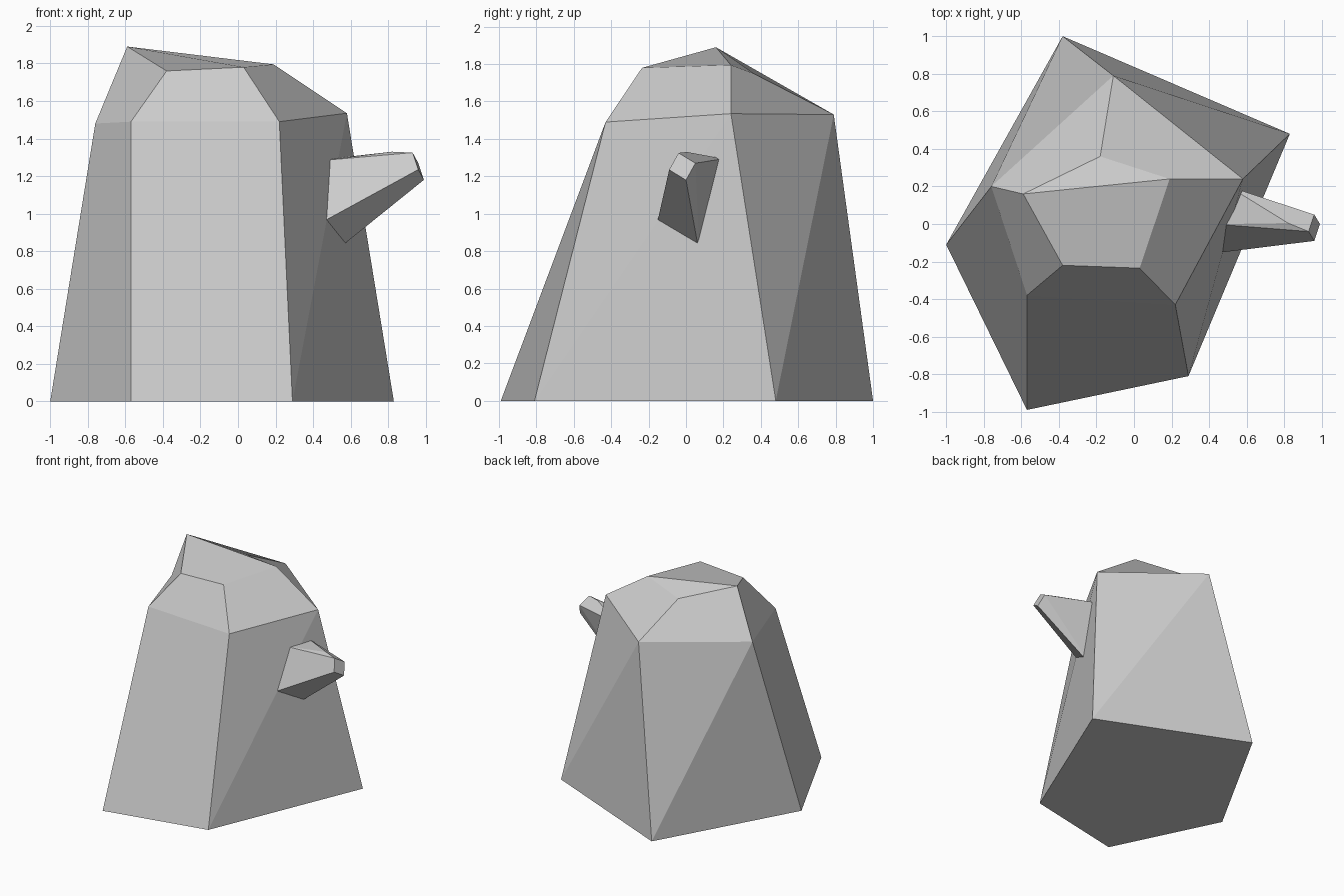
import bpy
import bmesh
from mathutils import Vector

old = bpy.data.objects.get("Cube")
if old:
    bpy.data.objects.remove(old, do_unlink=True)

grey = bpy.data.materials.new("stone_grey")
grey.use_nodes = True
colour = (0.6, 0.6, 0.6, 1.0)
grey.diffuse_color = colour
grey.node_tree.nodes["Principled BSDF"].inputs["Base Color"].default_value = colour


def finish(bm, name):
    """Turn a bmesh into a flat-shaded grey object."""
    bmesh.ops.recalc_face_normals(bm, faces=bm.faces)
    mesh = bpy.data.meshes.new(name)
    bm.to_mesh(mesh)
    bm.free()
    mesh.materials.append(grey)
    obj = bpy.data.objects.new(name, mesh)
    bpy.context.collection.objects.link(obj)
    return obj


# Trunk: three irregular five-sided rings, starting at the left-hand corner
foot = [(-1, -.11, 0), (-.57, -.99, 0), (.29, -.81, 0), (.83, .48, 0), (-.38, 1, 0)]
shoulder = [(-.76, .2, 1.48), (-.57, -.38, 1.49), (.22, -.43, 1.49),
            (.58, .24, 1.535), (-.11, .79, 1.53)]
crown = [(-.59, .16, 1.89), (-.38, -.22, 1.76), (.03, -.235, 1.78),
         (.19, .24, 1.795), (-.18, .36, 1.75)]

bm = bmesh.new()
low, mid, top = [[bm.verts.new(p) for p in ring] for ring in (foot, shoulder, crown)]
bm.faces.new(low)
for i in range(5):
    j = (i + 1) % 5
    # Leaning walls fold from the foot up to the next shoulder corner
    if i in (2, 3):
        bm.faces.new((low[i], low[j], mid[j]))
        bm.faces.new((low[i], mid[j], mid[i]))
    elif i == 4:
        bm.faces.new((low[i], low[j], mid[j]))
        bm.faces.new((low[i], mid[j], mid[i]))
    else:
        bm.faces.new((low[i], low[j], mid[j], mid[i]))
    bm.faces.new((mid[i], mid[j], top[j], top[i]))
# Top: broad facet plus a folded back corner
bm.faces.new(top[:4])
bm.faces.new((top[0], top[3], top[4]))
finish(bm, "trunk")

# Branch stub: tapered hull whose root is buried in the trunk
tip = [Vector(p) for p in ((.82, .005, 1.33), (.96, -.09, 1.235), (.99, 0, 1.18), (.96, .05, 1.27))]
root = [Vector(p) for p in ((.5, 0, 1.29), (.475, -.15, .97), (.58, .06, .85), (.58, .175, 1.29))]
bm = bmesh.new()
for r, t in zip(root, tip):
    bm.verts.new(t)
    bm.verts.new(r.lerp(t, -0.2))
bm.verts.new((.93, -.04, 1.325))
hull = bmesh.ops.convex_hull(bm, input=bm.verts)
bmesh.ops.dissolve_limit(bm, angle_limit=0.05, verts=bm.verts, edges=bm.edges)
finish(bm, "branch_stub")
